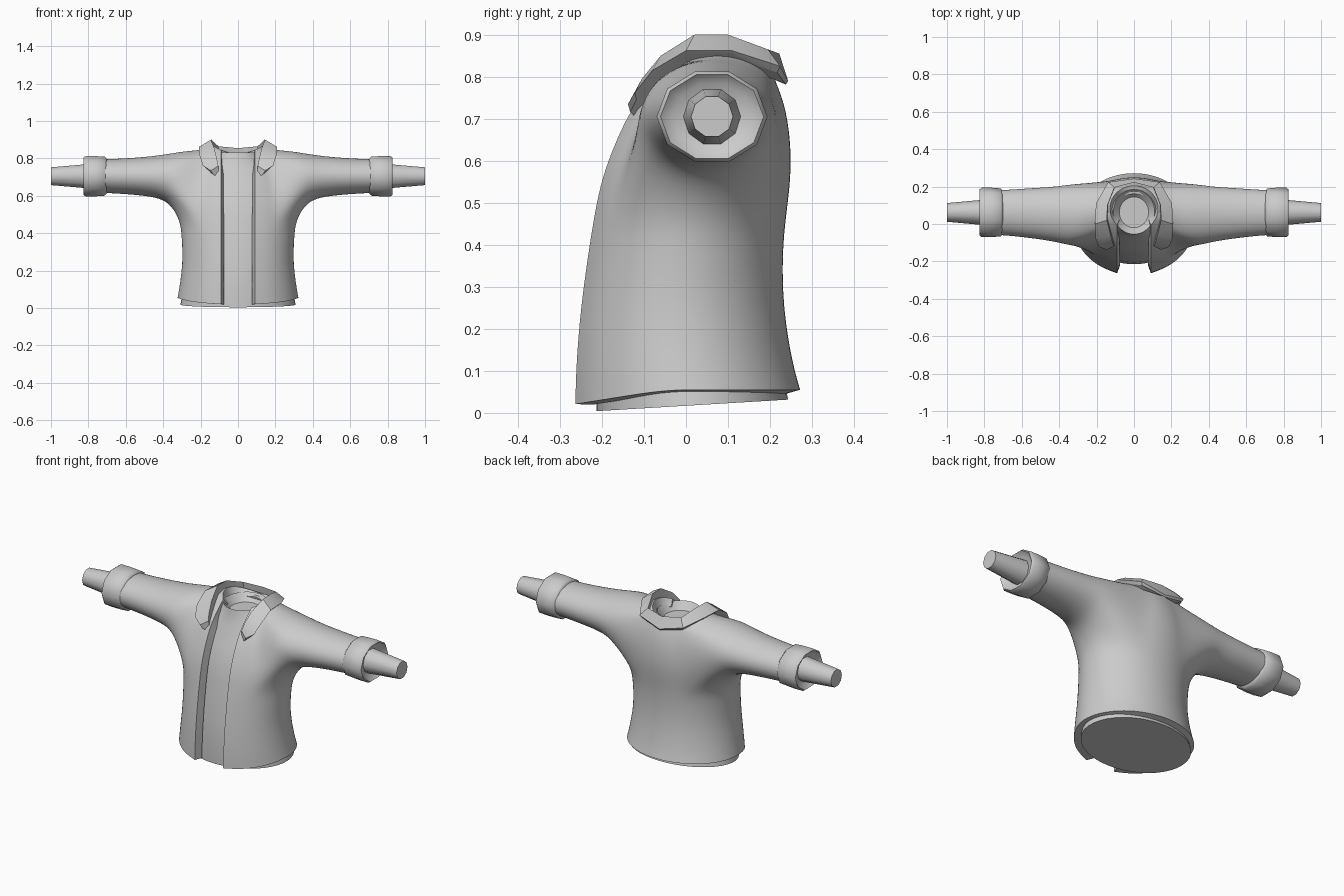
import bpy, bmesh, math
from mathutils import Vector

if "Cube" in bpy.data.objects:
    bpy.data.objects.remove(bpy.data.objects["Cube"])

grey = bpy.data.materials.new("cloth grey")
grey.use_nodes = True
grey.diffuse_color = (0.6, 0.6, 0.6, 1)
grey.node_tree.nodes["Principled BSDF"].inputs["Base Color"].default_value = (0.6, 0.6, 0.6, 1)


def finish(name, bm):
    """Turn a bmesh into a smooth grey object."""
    for f in bm.faces:
        f.smooth = True
    me = bpy.data.meshes.new(name)
    bm.to_mesh(me)
    bm.free()
    me.materials.append(grey)
    ob = bpy.data.objects.new(name, me)
    bpy.context.collection.objects.link(ob)
    return ob


def skin(bm, loops):
    """Quads between consecutive closed vertex loops."""
    n = len(loops[0])
    for a, b in zip(loops, loops[1:]):
        for i in range(n):
            j = (i + 1) % n
            bm.faces.new((a[i], a[j], b[j], b[i]))


def loft(name, rings, angle=40):
    """Closed solid through equal-sized rings."""
    bm = bmesh.new()
    loops = [[bm.verts.new(p) for p in ring] for ring in rings]
    skin(bm, loops)
    bm.faces.new(loops[0])
    bm.faces.new(loops[-1])
    bmesh.ops.recalc_face_normals(bm, faces=bm.faces)
    ob = finish(name, bm)
    bpy.ops.object.select_all(action="DESELECT")
    ob.select_set(True)
    bpy.context.view_layer.objects.active = ob
    bpy.ops.object.shade_smooth_by_angle(angle=math.radians(angle))


def flat_ring(z, front, back, width, n=40, tilt=0.0):
    """Horizontal oval."""
    cy, ry = (front + back) / 2, (back - front) / 2
    ring = []
    for i in range(n):
        a = 2 * math.pi * i / n
        y = cy + ry * math.sin(a)
        ring.append((width * math.cos(a), y, z + tilt * y))
    return ring


def upright_ring(x, low, high, front, back, n, start=0, lean=0.0):
    """Oval facing along x, its top leaning towards the centre."""
    ring = []
    for i in range(n):
        a = math.radians(start) + 2 * math.pi * i / n
        ring.append((x - lean * math.sin(a),
                     (front + back) / 2 + (back - front) / 2 * math.cos(a),
                     (low + high) / 2 + (high - low) / 2 * math.sin(a)))
    return ring


# Jacket rows: height, front, back, half width, drop at front and back
rows = [(.055, -.274, .274, .326, 0), (.12, -.272, .255, .314, 0), (.25, -.262, .233, .297, 0),
        (.38, -.243, .231, .303, 0), (.47, -.228, .24, .312, 0), (.56, -.21, .252, .31, 0),
        (.65, -.176, .251, .29, 0), (.74, -.135, .236, .25, 0), (.845, -.068, .21, .21, .05),
        (.866, -.04, .205, .13, .04)]
COLS, HOLE_ROWS, HOLE_COLS = 12, (4, 8), (2, 10)
GAP = .09


def in_hole(r, j):
    return HOLE_ROWS[0] < r < HOLE_ROWS[1] and HOLE_COLS[0] < j < HOLE_COLS[1]


# Left half of the jacket, from the front opening round to the spine
bm = bmesh.new()
grid = {}
for r, (z, front, back, width, drop) in enumerate(rows):
    t0 = math.asin(GAP / width)
    for j in range(COLS + 1):
        if in_hole(r, j):
            continue
        t = t0 + (math.pi - t0) * j / COLS
        y = (front + back) / 2 - (back - front) / 2 * math.cos(t)
        dip = .16 * max(0, -y - .05) if r == 0 else drop * math.cos(t) ** 2
        grid[r, j] = bm.verts.new((width * math.sin(t), y, z - dip))
r0, r1 = HOLE_ROWS
j0, j1 = HOLE_COLS
for r in range(len(rows) - 1):
    for j in range(COLS):
        if not (r0 <= r < r1 and j0 <= j < j1):
            bm.faces.new((grid[r, j], grid[r, j + 1], grid[r + 1, j + 1], grid[r + 1, j]))

# Sleeve grown from the armhole: distance, bottom, top, front, back, lean
armhole = [(r0, j) for j in range(j0, j1)] + [(r, j1) for r in range(r0, r1)]
armhole += [(r1, j) for j in range(j1, j0, -1)] + [(r, j0) for r in range(r1, r0, -1)]
sleeve = [(.33, .56, .84, -.12, .215, .035), (.42, .592, .818, -.095, .2, .015),
          (.56, .606, .803, -.075, .192, 0), (.67, .613, .798, -.063, .184, 0),
          (.76, .617, .795, -.058, .18, 0)]
loops = [[grid[key] for key in armhole]]
for *oval, lean in sleeve:
    ring = upright_ring(*oval, n=len(armhole), start=210, lean=lean)
    loops.append([bm.verts.new(p) for p in ring])
skin(bm, loops)
jacket = finish("jacket", bm)
mirror = jacket.modifiers.new("mirror", "MIRROR")
mirror.use_clip = True
subdivide = jacket.modifiers.new("subdivide", "SUBSURF")
subdivide.levels = subdivide.render_levels = 2
subdivide.boundary_smooth = "PRESERVE_CORNERS"
thick = jacket.modifiers.new("thickness", "SOLIDIFY")
thick.thickness, thick.offset = .045, -1
split = jacket.modifiers.new("sharp edges", "EDGE_SPLIT")
split.split_angle = math.radians(45)

# Shirt under the jacket, with a shallow neck hole
rings = [flat_ring(.017, -.213, .243, .308, tilt=.06)]
rings += [flat_ring(z, f + .057, b - .03, w - .025) for z, f, b, w, d in rows[1:8]]
rings += [flat_ring(.79, -.062, .19, .14), flat_ring(.832, -.055, .185, .11),
          flat_ring(.79, -.02, .145, .078)]
loft("shirt", rings)

# Collar: ridge and outer edge from the front tip round to the spine
stations = [((.105, -.118, .76), (.145, -.138, .735)),
            ((.112, -.105, .795), (.188, -.122, .762)),
            ((.125, -.06, .85), (.205, -.08, .815)),
            ((.145, .02, .9), (.209, .0, .862)),
            ((.142, .1, .9), (.203, .11, .862)),
            ((.105, .195, .865), (.138, .224, .825)),
            ((.0, .222, .855), (.0, .243, .79))]


def collar_section(ridge, outer, side):
    r, o = Vector(ridge), Vector(outer)
    inner = r + Vector((-.006, .01, -.07))
    under = o.lerp(r, .25) + Vector((0, 0, -.025))
    return [(p.x * side, p.y, p.z) for p in (inner, r, o, under)]


collar = [collar_section(r, o, 1) for r, o in stations[:-1]]
spine, edge = stations[-1]
collar.append([(0, y, z) for x, y, z in collar_section(spine, edge, 1)])
collar += [collar_section(r, o, -1) for r, o in reversed(stations[:-1])]
loft("collar", collar, 30)

# Cuffs and forearms
for side, label in ((1, "left"), (-1, "right")):
    cuff = [(.70, .84), (.712, .97), (.76, 1.0), (.815, 1.0), (.826, .93), (.80, .72)]
    loft(label + "_cuff", [upright_ring(side * x, .705 - .113 * s, .705 + .113 * s,
                                        .062 - .132 * s, .062 + .132 * s, 10)
                           for x, s in cuff], 50)
    loft(label + "_arm", [upright_ring(side * x, .705 - r, .705 + r, .062 - r, .062 + r, 10)
                          for x, r in ((.78, .07), (1, .05))], 50)
